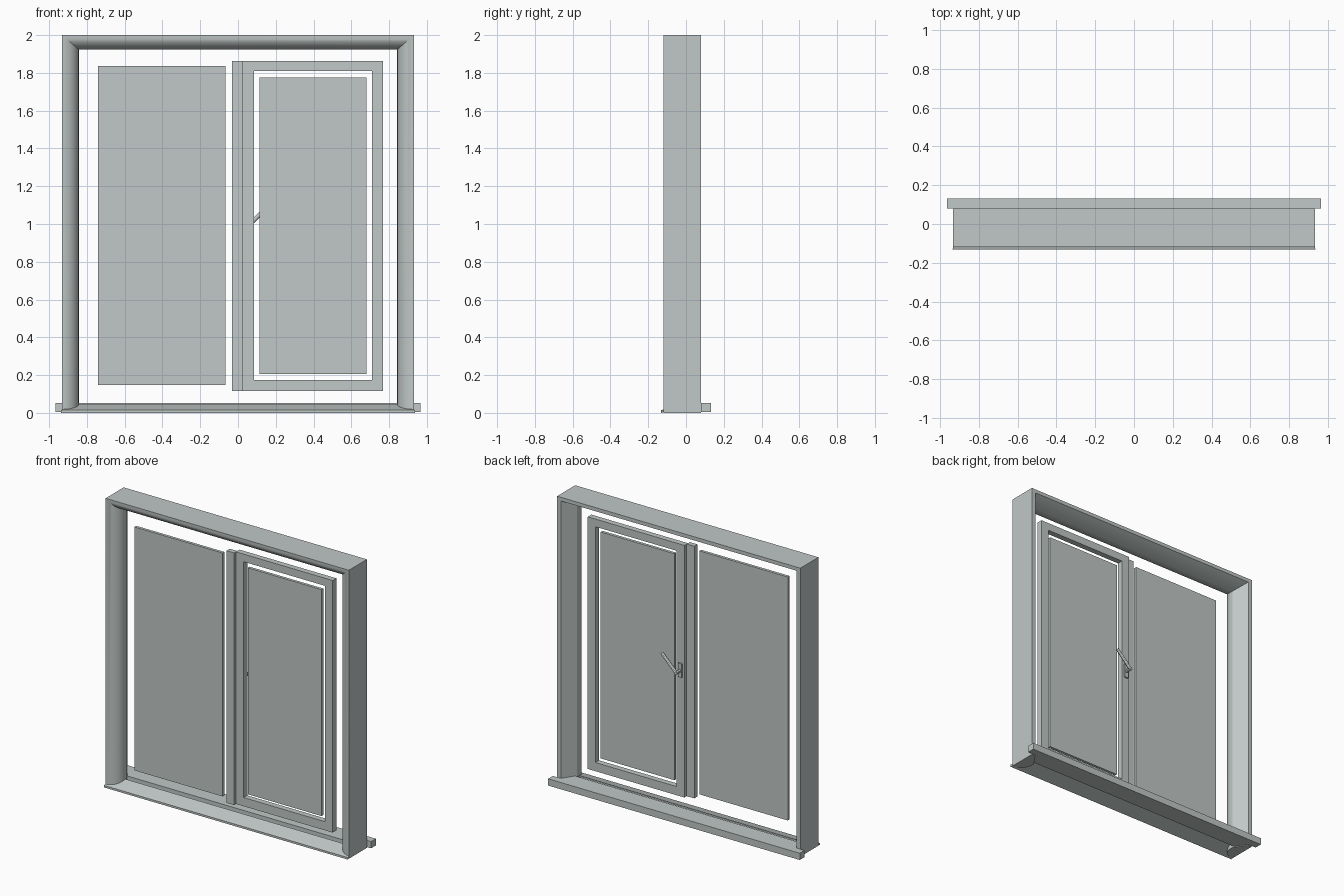
import bpy, bmesh, math
from mathutils import Vector

if "Cube" in bpy.data.objects:
    bpy.data.objects.remove(bpy.data.objects["Cube"])

grey = bpy.data.materials.new("pale_grey")
grey.diffuse_color = (0.53, 0.58, 0.57, 1)
grey.use_nodes = True
grey.node_tree.nodes["Principled BSDF"].inputs["Base Color"].default_value = grey.diffuse_color


def finish(name, bm, smooth=False):
    bmesh.ops.recalc_face_normals(bm, faces=bm.faces)
    me = bpy.data.meshes.new(name)
    bm.to_mesh(me)
    bm.free()
    me.materials.append(grey)
    ob = bpy.data.objects.new(name, me)
    bpy.context.collection.objects.link(ob)
    if smooth:
        bpy.ops.object.select_all(action='DESELECT')
        ob.select_set(True)
        bpy.context.view_layer.objects.active = ob
        bpy.ops.object.shade_smooth_by_angle(angle=math.radians(30))
    return ob


def loft(name, rings, closed=False, smooth=False):
    """Skin a list of equal-length point rings, capping the ends."""
    bm = bmesh.new()
    vs = [[bm.verts.new(p) for p in r] for r in rings]
    n = len(rings[0])
    for i in range(len(vs) - (0 if closed else 1)):
        a, b = vs[i], vs[(i + 1) % len(vs)]
        for j in range(n):
            k = (j + 1) % n
            bm.faces.new((a[j], a[k], b[k], b[j]))
    if not closed:
        bm.faces.new(vs[0])
        bm.faces.new(vs[-1])
    return finish(name, bm, smooth)


def box(name, x0, x1, y0, y1, z0, z1):
    ring = lambda z: [(x0, y0, z), (x1, y0, z), (x1, y1, z), (x0, y1, z)]
    return loft(name, [ring(z0), ring(z1)])


# Wall reveal: rounded front edge, narrow inner lip, splayed back
W, H = 0.933, 2.0
arc = [(0.09 * math.sin(t), -0.032 - 0.086 * math.cos(t))
       for t in (i * math.pi / 20 for i in range(11))]
profile = arc + [(0.09, -0.01), (0.03, 0.08), (0.0, 0.08)]
loft("wall_reveal", [
    [(-W + u, y, 0) for u, y in profile],
    [(-W + u, y, H - u * 0.85) for u, y in profile],
    [(W - u, y, H - u * 0.85) for u, y in profile],
    [(W - u, y, 0) for u, y in profile]], smooth=True)

# Outer sill: sloping sheet narrowing between the jambs
sill = [(-0.132, 0.0, 0.937), (-0.132, 0.014, 0.937), (-0.115, 0.02, 0.93),
        (-0.032, 0.045, 0.843), (-0.032, 0.035, 0.843), (-0.115, 0.006, 0.93)]
loft("outer_sill", [[(s * w, y, z) for y, z, w in sill] for s in (-1, 1)])

# Inner sill board with ears past the jambs
plan = [(-0.965, 0.08), (-0.965, 0.132), (0.965, 0.132), (0.965, 0.08),
        (0.905, 0.08), (0.85, 0.0), (-0.85, 0.0), (-0.905, 0.08)]
loft("inner_sill", [[(x, y, z) for x, y in plan] for z in (0.005, 0.052)])

# Fixed pane, mullion and sash pane
box("fixed_pane", -0.742, -0.065, -0.075, -0.055, 0.148, 1.836)
box("mullion", -0.032, 0.026, -0.08, -0.045, 0.115, 1.863)
box("sash_pane", 0.115, 0.68, -0.057, -0.037, 0.205, 1.775)

# Opening sash: rectangular ring
rings = []
for sx, sz in ((0, 0), (1, 0), (1, 1), (0, 1)):
    ring = []
    for inset, y in ((0, -0.06), (0, -0.02), (1, -0.02), (1, -0.06)):
        x = 0.768 - 0.058 * inset if sx else 0.026 + 0.059 * inset
        z = 1.863 - 0.053 * inset if sz else 0.115 + 0.06 * inset
        ring.append((x, y, z))
    rings.append(ring)
loft("sash_frame", rings, closed=True)

# Handle: backplate, spindle and raised lever
box("handle_plate", 0.04, 0.07, -0.02, -0.01, 0.945, 1.04)


def rod(name, a, b, r):
    a, b = Vector(a), Vector(b)
    q = (b - a).to_track_quat('Z', 'Y')
    circ = [q @ Vector((r * math.cos(i * math.pi / 6), r * math.sin(i * math.pi / 6), 0))
            for i in range(12)]
    loft(name, [[p + c for c in circ] for p in (a, b)], smooth=True)


rod("handle_spindle", (0.055, -0.012, 0.99), (0.055, 0.036, 0.99), 0.011)
rod("handle_lever", (0.05, 0.028, 0.985), (0.165, 0.028, 1.1), 0.011)
